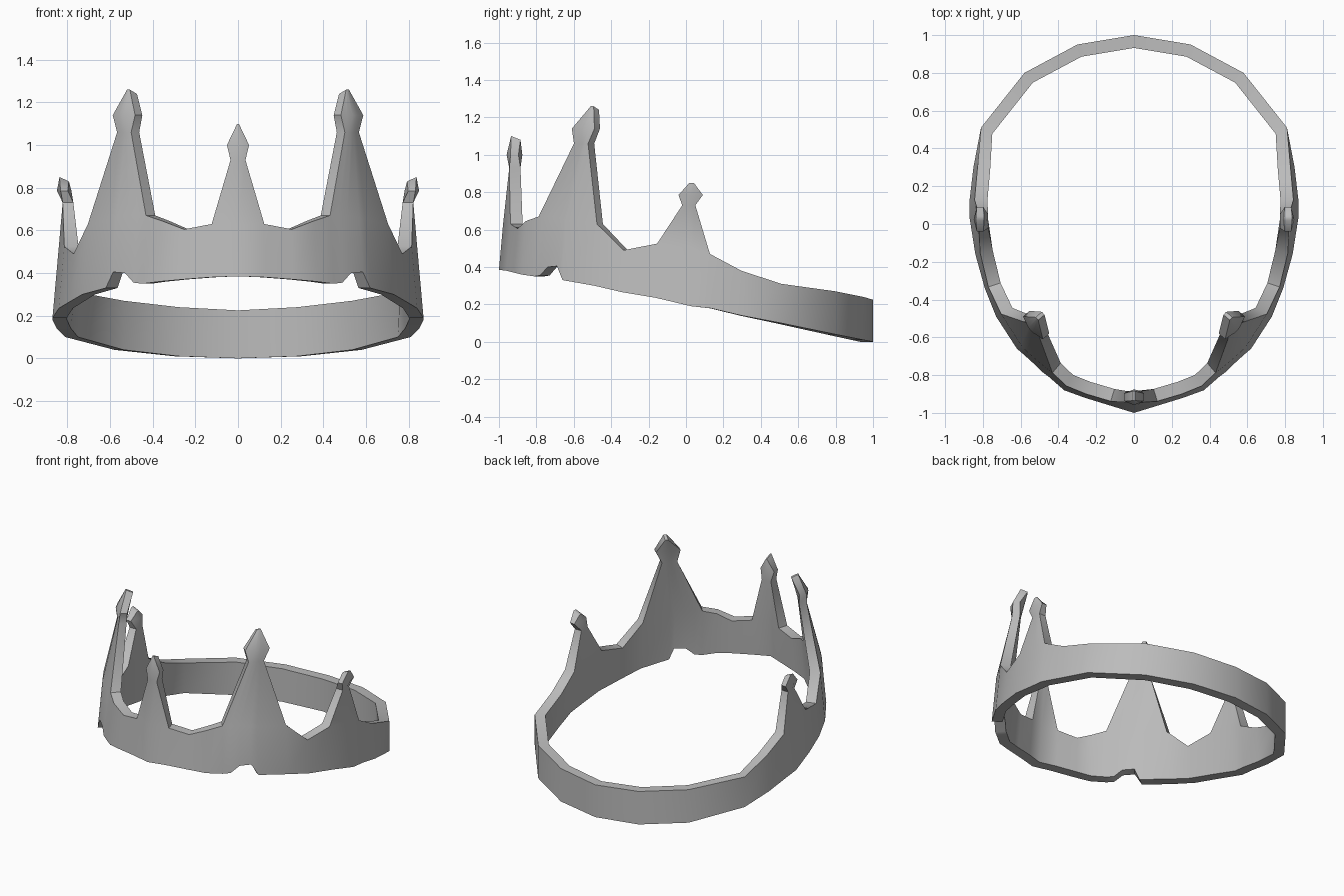
import bpy, bmesh, math
from mathutils import Vector

cube = bpy.data.objects.get("Cube")
if cube:
    bpy.data.objects.remove(cube, do_unlink=True)

metal = bpy.data.materials.new("grey_metal")
metal.use_nodes = True
colour = (0.5, 0.5, 0.5, 1)
metal.diffuse_color = colour
metal.node_tree.nodes["Principled BSDF"].inputs["Base Color"].default_value = colour

THICK = 0.068
LEAN = 0.09

# Half of the band from front to back: outer x, outer y, bottom z, top z
half = [
    (0, -1, .385, .63), (.13, -.96, .38, .63), (.26, -.92, .37, .605),
    (.37, -.88, .36, .645), (.45, -.81, .35, .67), (.49, -.78, .355, .67),
    (.53, -.74, .4, .67), (.585, -.69, .405, .66), (.62, -.66, .33, .65),
    (.73, -.49, .3, .63), (.79, -.34, .265, .49), (.84, -.16, .235, .525),
    (.87, .03, .19, .5), (.87, .13, .18, .47), (.85, .3, .14, .38),
    (.81, .51, .1, .31), (.58, .8, .04, .27), (.3, .95, .01, .24),
    (0, 1, 0, .225),
]
loop = half + [(-x, y, b, t) for x, y, b, t in half[-2:0:-1]]
count = len(loop)

# Spikes: first and last station, facing angle, rows of (x, y, z, half width, half depth)
centre = (-1, 1, -90, [(0, -.915, .93, .035, .03), (0, -.917, 1, .052, .042),
                       (0, -.91, 1.09, .004, .025)])
tall = (4, 9, -41, [(.515, -.545, 1.06, .05, .025), (.518, -.535, 1.14, .08, .045),
                    (.497, -.487, 1.25, .01, .022)])
short = (11, 13, 0, [(.797, .015, .73, .035, .025), (.815, .025, .785, .065, .034),
                     (.815, .03, .84, .012, .022)])


def mirrored(spike):
    first, last, angle, rows = spike
    return (count - last, count - first, 180 - angle,
            [(-x, y, z, w, d) for x, y, z, w, d in rows])


spikes = [centre, tall, short, mirrored(tall), mirrored(short)]

# Band: an oval wall with a four-cornered section at every station
bm = bmesh.new()
sections = []
for i, (x, y, low, high) in enumerate(loop):
    before, after = loop[i - 1], loop[(i + 1) % count]
    inward = Vector((before[1] - after[1], after[0] - before[0], 0)).normalized()
    lean = LEAN * (high - low) if y < .4 else 0
    points = [(0, low), (lean, high), (lean + THICK, high), (THICK, low)]
    sections.append([bm.verts.new(Vector((x, y, z)) + inward * s) for s, z in points])

under_spike = {k % count for first, last, *_ in spikes for k in range(first, last)}
for i in range(count):
    a, b = sections[i], sections[(i + 1) % count]
    for k in range(4):
        if k == 1 and i in under_spike:
            continue
        n = (k + 1) % 4
        bm.faces.new((a[k], b[k], b[n], a[n]))

# Spikes: lofted from the open top of the band to neck, knob and tip
for first, last, angle, rows in spikes:
    stations = [sections[k % count] for k in range(first, last + 1)]
    ring = [s[1] for s in stations] + [s[2] for s in reversed(stations)]
    out = Vector((math.cos(math.radians(angle)), math.sin(math.radians(angle)), 0))
    along = Vector((-out.y, out.x, 0))
    steps = [2 * k / (last - first) - 1 for k in range(last - first + 1)]
    for level, (x, y, z, width, depth) in enumerate(rows):
        taper = .5 if level == 1 else 0
        slant = Vector((0, 0, .01 if level == 2 else 0))
        new_ring = []
        for side, order in ((1, steps), (-1, steps[::-1])):
            for u in order:
                push = out * (side * depth * (1 - taper * abs(u)))
                new_ring.append(bm.verts.new(
                    Vector((x, y, z)) + along * (u * width) + push + slant * side))
        for k in range(len(ring)):
            n = (k + 1) % len(ring)
            bm.faces.new((ring[k], ring[n], new_ring[n], new_ring[k]))
        ring = new_ring
    bm.faces.new(ring)

bmesh.ops.recalc_face_normals(bm, faces=bm.faces)
mesh = bpy.data.meshes.new("crown_band")
bm.to_mesh(mesh)
bm.free()
mesh.materials.append(metal)
crown = bpy.data.objects.new("crown_band", mesh)
bpy.context.collection.objects.link(crown)
bpy.context.view_layer.objects.active = crown
crown.select_set(True)
bpy.ops.object.shade_smooth_by_angle(angle=math.radians(50))
